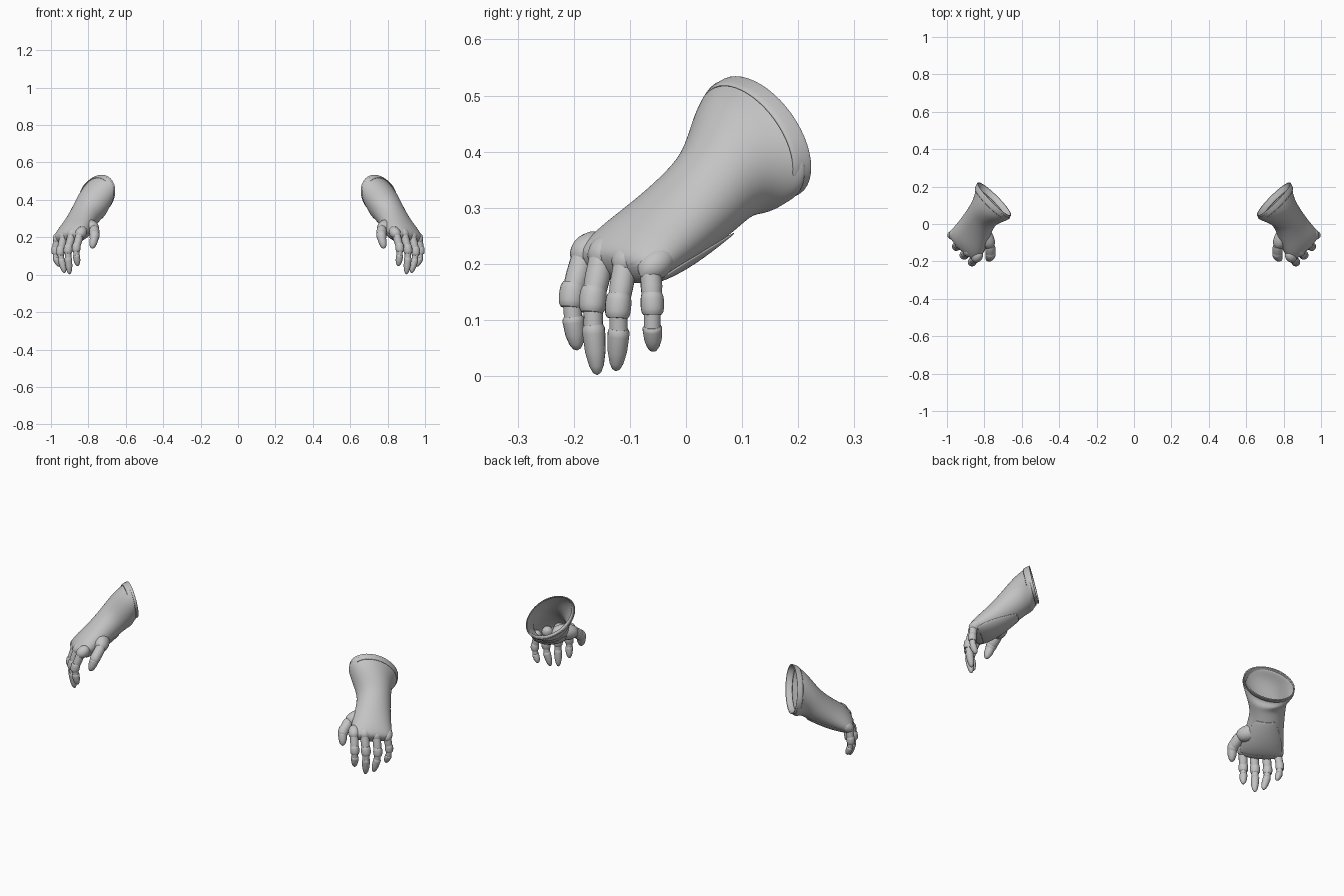
import bpy, bmesh, math
from mathutils import Vector as V

cube = bpy.data.objects.get("Cube")
if cube:
    bpy.data.objects.remove(cube)

grey = bpy.data.materials.new("light_grey")
grey.use_nodes = True
grey.diffuse_color = (0.55, 0.55, 0.55, 1)
grey.node_tree.nodes["Principled BSDF"].inputs["Base Color"].default_value = (0.55, 0.55, 0.55, 1)

# hand directions: across the knuckles, out of the back of the hand, towards the fingers
ACROSS = V((.72, .68, -.12)).normalized()
BACK = V((.45, -.335, .81)).normalized()
FORWARD = V((.45, -.70, -.54)).normalized()


def make(name, bm, subsurf=0, thickness=0.0, offset=-1.0):
    """Turn a bmesh into a mirrored, smooth pair of parts."""
    bmesh.ops.recalc_face_normals(bm, faces=bm.faces)
    mesh = bpy.data.meshes.new(name)
    bm.to_mesh(mesh)
    bm.free()
    mesh.materials.append(grey)
    ob = bpy.data.objects.new(name, mesh)
    bpy.context.collection.objects.link(ob)
    bpy.ops.object.select_all(action='DESELECT')
    ob.select_set(True)
    bpy.context.view_layer.objects.active = ob
    if subsurf:
        bpy.ops.object.shade_smooth()
    else:
        bpy.ops.object.shade_smooth_by_angle(angle=math.radians(42))
    if thickness:
        mod = ob.modifiers.new("Thickness", 'SOLIDIFY')
        mod.thickness = thickness
        mod.offset = offset
    if subsurf:
        mod = ob.modifiers.new("Smooth", 'SUBSURF')
        mod.levels = mod.render_levels = subsurf
    ob.modifiers.new("Pair", 'MIRROR').use_mirror_merge = False
    return ob


def bridge(bm, rings, closed=True):
    """Skin between successive rings of points."""
    rows = [[bm.verts.new(p) for p in ring] for ring in rings]
    n = len(rows[0])
    for a, b in zip(rows, rows[1:]):
        for i in range(n if closed else n - 1):
            j = (i + 1) % n
            bm.faces.new((a[i], a[j], b[j], b[i]))
    return rows


def oval(c, u, v, start=0.0, end=math.tau, n=24, scale=1.0):
    full = abs(end - start - math.tau) < 1e-4
    steps = n if full else n - 1
    return [c + scale * (u * math.cos(t) + v * math.sin(t))
            for t in (start + (end - start) * i / steps for i in range(n))]


def lathe(bm, a, b, profile, n=16):
    """Round solid along a-b; profile holds (fraction, radius)."""
    axis = b - a
    q = axis.to_track_quat('Z', 'Y')
    u, v = q @ V((1, 0, 0)), q @ V((0, 1, 0))
    rows = bridge(bm, [oval(a + axis * t, u * r, v * r, n=n) for t, r in profile])
    bm.faces.new(rows[0])
    bm.faces.new(rows[-1])


def bulge(r, ends=0.0, steps=8):
    """Barrel or egg profile."""
    out = []
    for i in range(steps + 1):
        t = i / steps
        out.append((t, max(r * (ends + (1 - ends) * math.sqrt(max(0, 1 - (2 * t - 1) ** 2))), .0005)))
    return out


# cross sections of the glove from cuff to knuckles
CUFF_U, CUFF_V = V((.0925, .085, -.015)), V((-.005, -.035, .11))
sections = [
    (V((.752, .122, .42)), CUFF_U, CUFF_V),
    (V((.757, .114, .413)), CUFF_U * .98, CUFF_V * .98),
    (V((.770, .092, .390)), V((.080, .074, -.014)), V((.018, -.034, .102))),
]
for c, a, b in [((.793, .065, .358), .092, .086), ((.818, .036, .32), .085, .079),
                ((.852, -.032, .263), .096, .069), ((.882, -.083, .228), .106, .060),
                ((.905, -.113, .206), .108, .046), ((.918, -.136, .189), .098, .030)]:
    sections.append((V(c), ACROSS * a, BACK * b))

# gauntlet body, open at the cuff
bm = bmesh.new()
rows = bridge(bm, [oval(*s) for s in sections])
bm.faces.new(rows[-1])
make("gauntlet_body", bm, 2, .005)

# lining that stands out past the cuff edge
bm = bmesh.new()
out = CUFF_U.cross(CUFF_V).normalized() * -1
start = V((.747, .133, .426))
bridge(bm, [oval(start - out * d, CUFF_U, CUFF_V, scale=s)
            for d, s in ((-.002, .985), (0, .99), (.012, .97), (.035, .92))])
make("cuff_lining", bm, 1, .006)

# palm patch with an arched wrist edge
bm = bmesh.new()
patch = []
for (c, u, v), spread in zip(sections[4:8], (.55, 1.1, 1.25, 1.2)):
    mid = math.pi * 1.5
    patch.append(oval(c, u, v, mid - spread, mid + spread, 14, 1.025))
bridge(bm, patch, closed=False)
make("palm_patch", bm, 2, .006, 0)

# fingers: knuckle, middle joint, end joint, tip, size
fingers = {
    "index": ((.845, -.182, .217), (.865, -.203, .143), (.864, -.201, .102), (.857, -.194, .046), 1.0),
    "middle": ((.888, -.150, .214), (.908, -.166, .135), (.908, -.165, .085), (.900, -.158, .002), 1.05),
    "ring": ((.932, -.108, .203), (.950, -.121, .124), (.945, -.120, .079), (.926, -.125, .009), 1.0),
    "pinky": ((.967, -.063, .192), (.977, -.060, .128), (.973, -.060, .086), (.955, -.058, .044), .9),
}
TIP = [(-.08, .0165), (0, .0195), (.1, .0195), (.5, .0175), (.8, .0125), (.95, .007), (1, .001)]


def tip_profile(s):
    return [(t, r * s) for t, r in TIP]


for name, (k, p, d, t, s) in fingers.items():
    k, p, d, t = V(k), V(p), V(d), V(t)
    bm = bmesh.new()
    lathe(bm, k - FORWARD * .055, k + FORWARD * .026, bulge(.030 * s))
    make(name + "_knuckle", bm)
    bm = bmesh.new()
    lathe(bm, k, p, [(0, .021 * s), (.5, .0215 * s), (.72, .0205 * s), (1, .017 * s)])
    lathe(bm, p, d, [(0, .0165 * s), (1, .0165 * s)])
    make(name + "_finger", bm)
    bm = bmesh.new()
    way = ((p - k).normalized() + (d - p).normalized()).normalized()
    lathe(bm, p - way * .024 * s, p + way * .021 * s, bulge(.0235 * s, .78))
    make(name + "_joint_band", bm)
    bm = bmesh.new()
    lathe(bm, d, t, tip_profile(s))
    make(name + "_fingertip", bm)

# thumb
root, base, joint, tip = V((.835, -.005, .268)), V((.768, -.115, .247)), V((.767, -.165, .207)), V((.781, -.190, .140))
bm = bmesh.new()
lathe(bm, root, base + (base - root).normalized() * .022, bulge(.042))
make("thumb_mound", bm)
bm = bmesh.new()
lathe(bm, base, joint, bulge(.027, .85))
make("thumb_segment", bm)
bm = bmesh.new()
way = (tip - base).normalized()
lathe(bm, joint - way * .024, joint + way * .020, bulge(.0265, .78))
make("thumb_joint_band", bm)
bm = bmesh.new()
lathe(bm, joint + way * .012, tip, tip_profile(1.2))
make("thumb_tip", bm)
